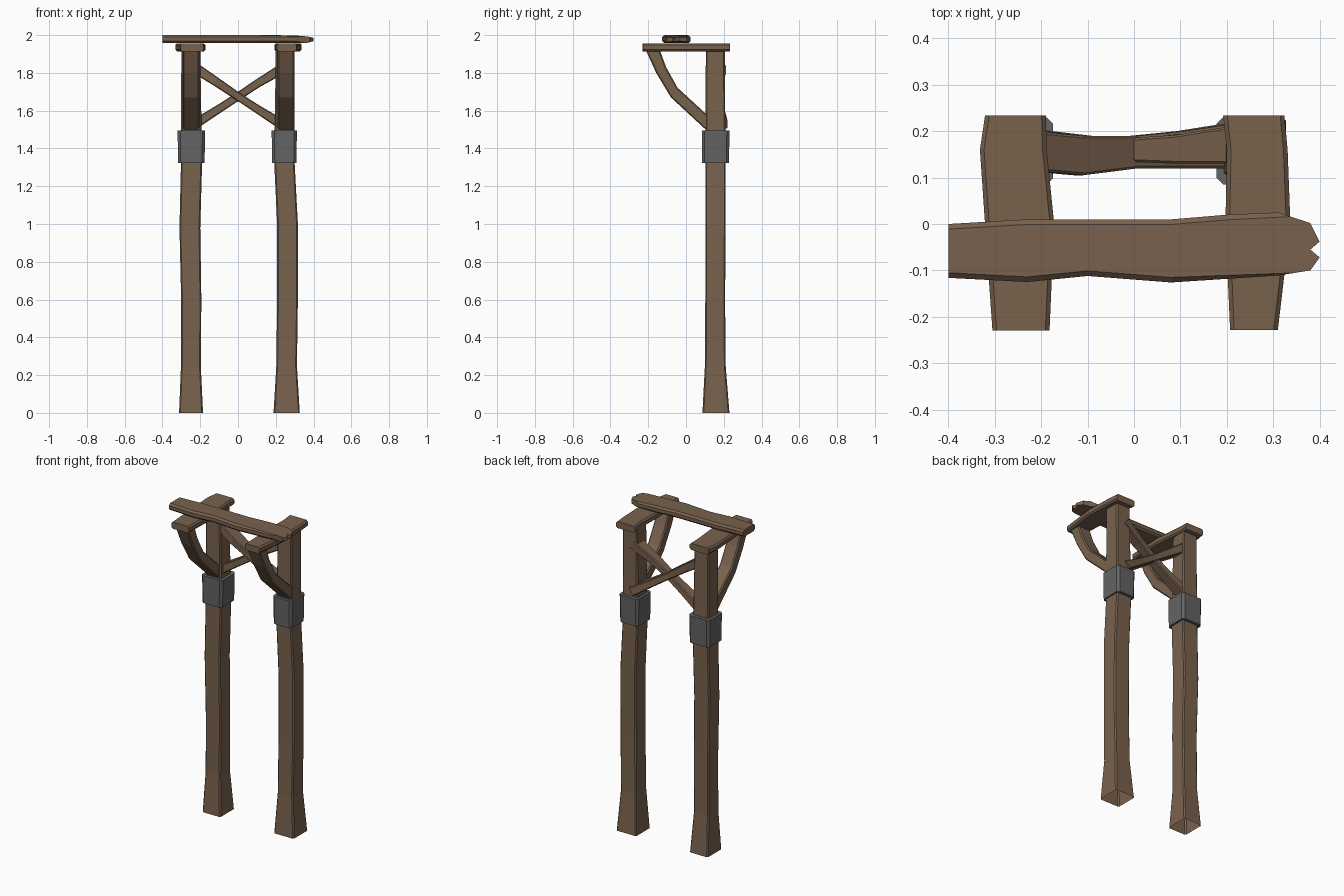
import bpy, bmesh
from mathutils import Vector as V

if "Cube" in bpy.data.objects:
    bpy.data.objects.remove(bpy.data.objects["Cube"])


def material(name, rgb):
    m = bpy.data.materials.new(name)
    m.diffuse_color = (*rgb, 1)
    m.use_nodes = True
    m.node_tree.nodes["Principled BSDF"].inputs["Base Color"].default_value = m.diffuse_color
    return m


WOOD = material("weathered wood", (0.19, 0.122, 0.076))
IRON = material("dull iron", (0.125, 0.125, 0.125))


def finish(bm, name, mat):
    bmesh.ops.recalc_face_normals(bm, faces=bm.faces)
    me = bpy.data.meshes.new(name)
    bm.to_mesh(me)
    bm.free()
    me.materials.append(mat)
    ob = bpy.data.objects.new(name, me)
    bpy.context.collection.objects.link(ob)
    return ob


def loft(name, stations, mat, chamfer=0.01, start_cap=True):
    """Chamfered rectangular bar through (centre, half_u, half_v) stations."""
    bm = bmesh.new()
    rings = []
    for c, u, v in stations:
        c, u, v = V(c), V(u), V(v)
        a, b = 1 - chamfer / u.length, 1 - chamfer / v.length
        pts = [(1, -b), (1, b), (a, 1), (-a, 1), (-1, b), (-1, -b), (-a, -1), (a, -1)]
        rings.append([bm.verts.new(c + u * p + v * q) for p, q in pts])
    for r, s in zip(rings, rings[1:]):
        for i in range(8):
            j = (i + 1) % 8
            bm.faces.new((r[i], r[j], s[j], s[i]))
    if start_cap:
        bm.faces.new(rings[0])
    bm.faces.new(rings[-1])
    return finish(bm, name, mat)


def upright(z, x0, x1, y0, y1):
    return (((x0 + x1) / 2, (y0 + y1) / 2, z), ((x1 - x0) / 2, 0, 0), (0, (y1 - y0) / 2, 0))


# posts, flared at the foot and open underneath
loft("left_post", [upright(*s) for s in (
    (0, -.312, -.185, .087, .23), (.25, -.302, -.197, .102, .208), (.6, -.301, -.194, .102, .206),
    (.98, -.31, -.2, .103, .21), (1.32, -.302, -.19, .102, .21), (1.93, -.3, -.2, .105, .205))],
    WOOD, .007, False)
loft("right_post", [upright(*s) for s in (
    (0, .188, .327, .087, .23), (.25, .203, .312, .1, .21), (.6, .207, .317, .102, .207),
    (1.0, .207, .317, .102, .21), (1.32, .192, .3, .102, .21), (1.93, .2, .3, .105, .205))],
    WOOD, .007, False)

# iron bands round the posts
for side, x0, x1 in (("left", -.32, -.174), ("right", .178, .312)):
    loft(side + "_band", [upright(1.323, x0 + .003, x1 - .003, .085, .228),
                          upright(1.495, x0, x1, .085, .23)], IRON, .014)


# short beams laid front to back on the posts
def beam(name, rows):
    loft(name, [(((x0 + x1) / 2, y, 1.935), ((x1 - x0) / 2, 0, 0), (0, 0, .021))
                for y, x0, x1 in rows], WOOD, .009)


beam("left_beam", ((-.23, -.305, -.182), (0, -.321, -.172), (.16, -.332, -.188), (.234, -.321, -.19)))
beam("right_beam", ((-.228, .207, .31), (0, .197, .337), (.16, .2, .331), (.234, .192, .324)))

# curved brackets under the beams
for side, x, w in (("left", -.248, .044), ("right", .254, .044)):
    rows = ((-.215, 1.925, -.14, 1.925), (-.158, 1.8, -.105, 1.83),
            (-.08, 1.67, -.045, 1.722), (.115, 1.49, .12, 1.57))
    loft(side + "_bracket", [((x, (a + c) / 2, (b + d) / 2), (w, 0, 0), (0, (c - a) / 2, (d - b) / 2))
                             for a, b, c, d in rows], WOOD, .007)

# crossed braces between the posts: (x, z, y0, y1, half thickness)
for name, rows in (
    ("falling_brace", ((-.23, 1.828, .115, .2, .028), (-.12, 1.756, .105, .19, .024),
                       (0, 1.675, .12, .19, .021), (.1, 1.61, .12, .2, .022), (.23, 1.528, .12, .22, .027))),
    ("rising_brace", ((-.23, 1.528, .125, .205, .026), (-.1, 1.61, .13, .19, .022),
                      (0, 1.675, .134, .185, .021), (.1, 1.742, .13, .192, .022), (.23, 1.82, .13, .212, .027)))):
    s = 1 if name == "falling_brace" else -1
    loft(name, [((x, (y0 + y1) / 2, z), (0, (y1 - y0) / 2, 0), (s * .55 * t, 0, .835 * t))
                for x, z, y0, y1, t in rows], WOOD, .005)

# top plank with a split end
outline = [(-.4, 0), (-.23, .01), (.08, .01), (.2, .02), (.31, .025), (.38, .002), (.4, -.038),
           (.38, -.055), (.4, -.072), (.38, -.1), (.31, -.111), (.08, -.126), (-.1, -.112),
           (-.23, -.125), (-.4, -.116)]
bm = bmesh.new()
face = bm.faces.new([bm.verts.new((x, y, 1.957)) for x, y in outline])
new = bmesh.ops.extrude_face_region(bm, geom=[face])["geom"]
for v in new:
    if isinstance(v, bmesh.types.BMVert):
        v.co.z = 2.0
for v in bm.verts:  # thin the split end
    if v.co.x > .35:
        v.co.z = 1.976 + (v.co.z - 1.976) * (.4 if v.co.x > .39 else .6)
bmesh.ops.recalc_face_normals(bm, faces=bm.faces)
rim = [e for e in bm.edges if abs(e.verts[0].co.z - e.verts[1].co.z) < .02
       and max(v.co.x for v in e.verts) < .35 and min(v.co.x for v in e.verts) > -.5
       and abs(e.verts[0].co.x - e.verts[1].co.x) > .01]
bmesh.ops.bevel(bm, geom=rim, offset=.011, segments=1, affect='EDGES')
finish(bm, "top_plank", WOOD)
